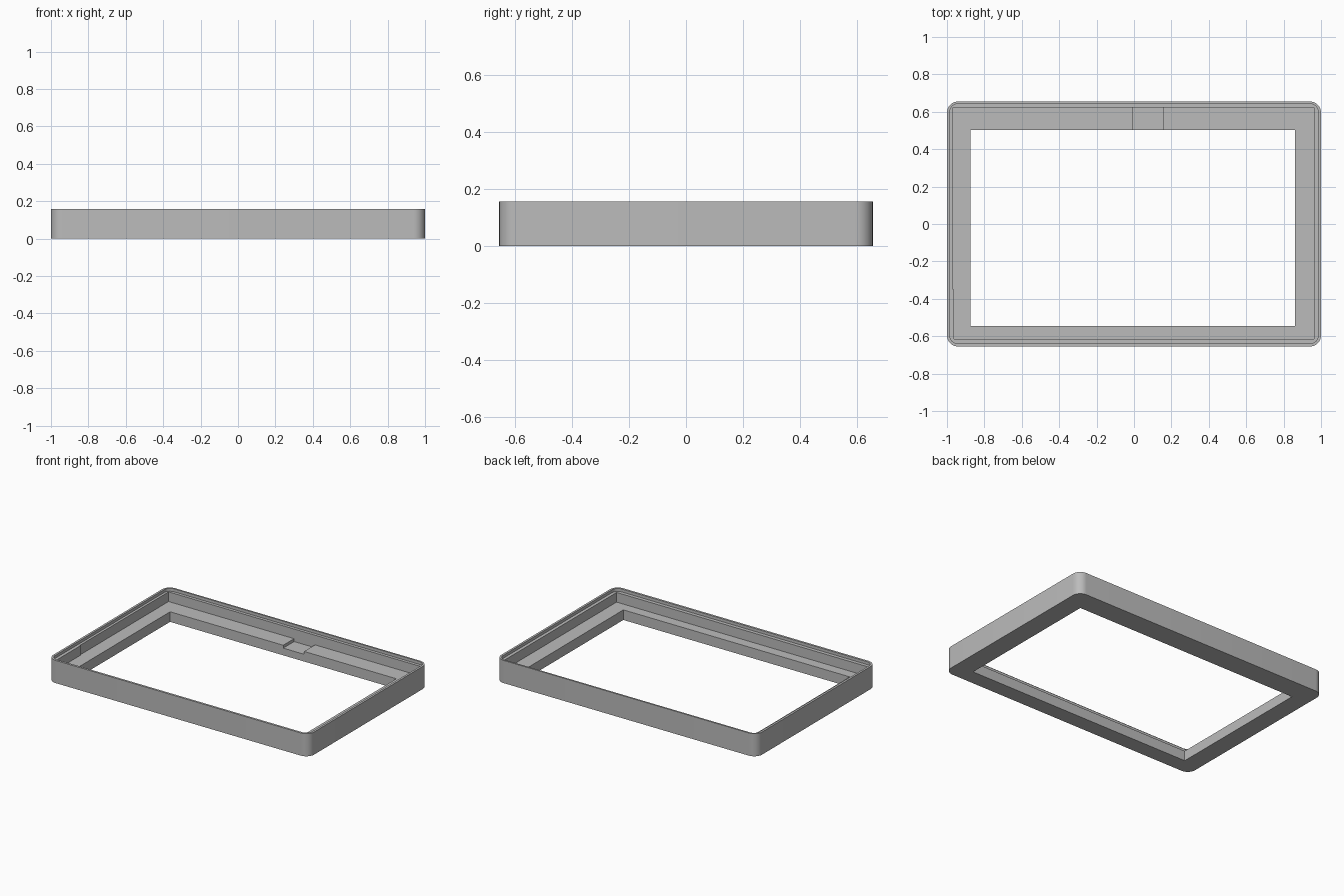
import bpy, bmesh, math

if "Cube" in bpy.data.objects:
    bpy.data.objects.remove(bpy.data.objects["Cube"], do_unlink=True)

HEIGHT = 0.157
LEDGE = 0.07          # top of the inner ledge
LIP = 0.137           # floor of the shallow rim step
ABOVE = 0.3           # cutters reach past the top

grey = bpy.data.materials.new("plain grey")
grey.use_nodes = True
grey.diffuse_color = (0.5, 0.5, 0.5, 1)
grey.node_tree.nodes["Principled BSDF"].inputs["Base Color"].default_value = grey.diffuse_color


def block(name, x0, x1, y0, y1, z0, z1, radius=0, steps=10):
    """Upright prism on a rectangle, with optional rounded corners."""
    corners = [(x1, y1, -1, -1), (x0, y1, 1, -1), (x0, y0, 1, 1), (x1, y0, -1, 1)]
    bm = bmesh.new()
    ring = []
    for i, (x, y, sx, sy) in enumerate(corners):
        for k in range(steps + 1 if radius else 1):
            a = math.pi / 2 * (i + k / steps)
            ring.append(bm.verts.new((x + radius * (sx + math.cos(a)),
                                      y + radius * (sy + math.sin(a)), z0)))
    base = bm.faces.new(ring)
    side = bmesh.ops.extrude_face_region(bm, geom=[base])
    top = [v for v in side["geom"] if isinstance(v, bmesh.types.BMVert)]
    bmesh.ops.translate(bm, verts=top, vec=(0, 0, z1 - z0))
    bmesh.ops.recalc_face_normals(bm, faces=bm.faces)
    mesh = bpy.data.meshes.new(name)
    bm.to_mesh(mesh)
    bm.free()
    mesh.materials.append(grey)
    obj = bpy.data.objects.new(name, mesh)
    bpy.context.collection.objects.link(obj)
    return obj


# Rounded outer body
frame = block("frame", -1, 1, -0.655, 0.655, 0, HEIGHT, 0.06)

cutters = [
    # Shallow step around the top rim
    block("rim_step_cutter", -0.985, 0.985, -0.64, 0.643, LIP, ABOVE, 0.045),
    # Square-cornered recess down to the ledge
    block("recess_cutter", -0.963, 0.963, -0.615, 0.622, LEDGE, ABOVE),
    # Slight relief along part of the left-hand wall
    block("wall_relief_cutter", -0.968, -0.9, -0.35, 0.622, LEDGE, ABOVE),
    # Open window
    block("window_cutter", -0.873, 0.862, -0.545, 0.503, -0.1, ABOVE),
    # Shallow notch in the back ledge
    block("notch_cutter", -0.005, 0.155, 0.45, 0.622, LEDGE - 0.02, ABOVE),
]

bpy.context.view_layer.objects.active = frame
for cutter in cutters:
    cutter.hide_render = True
    cut = frame.modifiers.new(cutter.name, 'BOOLEAN')
    cut.operation = 'DIFFERENCE'
    cut.solver = 'EXACT'
    cut.object = cutter
    bpy.ops.object.modifier_apply(modifier=cut.name)
for cutter in cutters:
    bpy.data.objects.remove(cutter, do_unlink=True)

# Smooth corners, crisp edges
for obj in bpy.context.selected_objects:
    obj.select_set(False)
frame.select_set(True)
bpy.ops.object.shade_smooth_by_angle(angle=math.radians(30))
